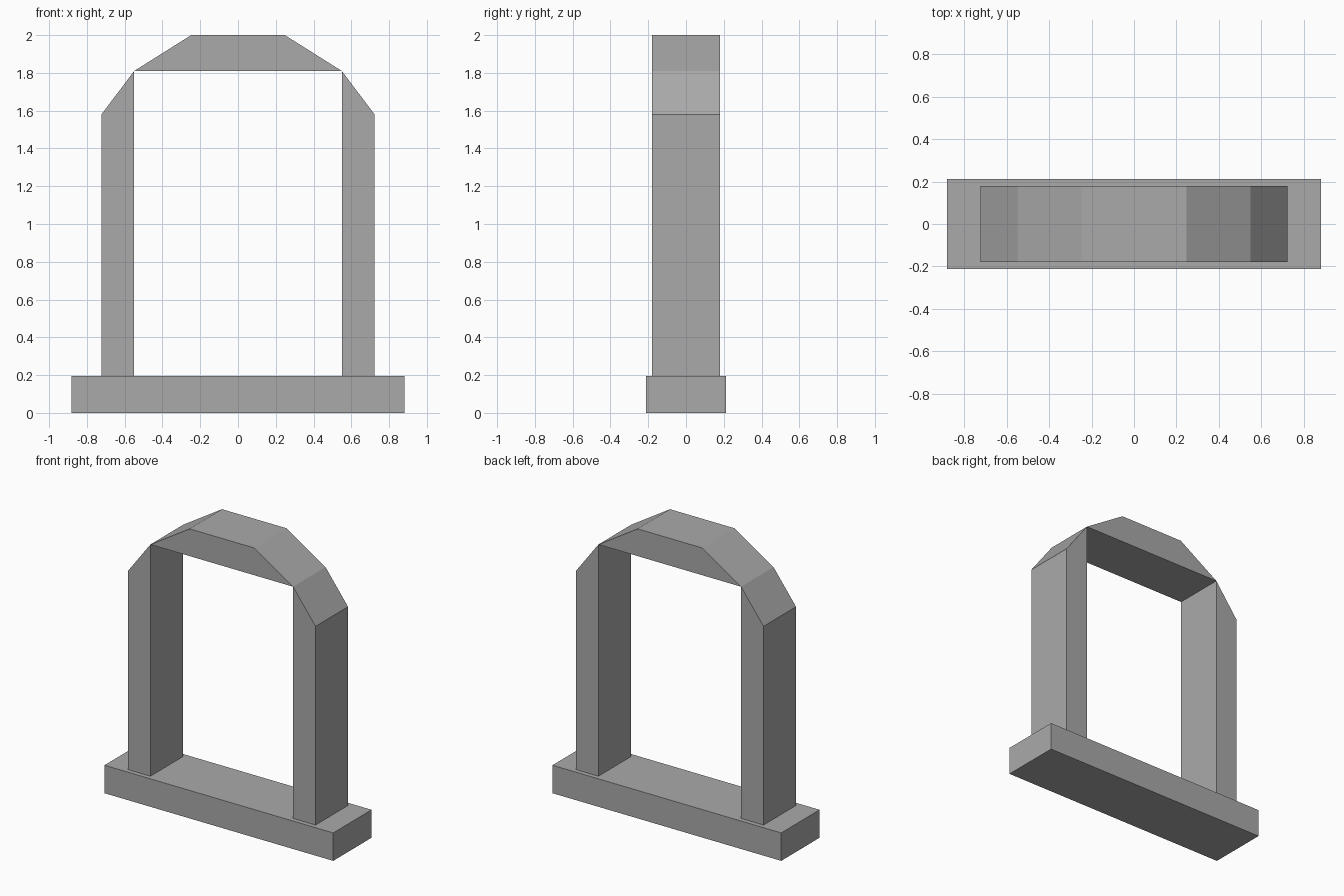
import bpy
import bmesh

cube = bpy.data.objects.get("Cube")
if cube:
    bpy.data.objects.remove(cube, do_unlink=True)

# Single stone colour
stone = bpy.data.materials.new("grey_stone")
stone.use_nodes = True
GREY = (0.4, 0.4, 0.4, 1.0)
stone.diffuse_color = GREY
stone.node_tree.nodes["Principled BSDF"].inputs["Base Color"].default_value = GREY


def extrude_profile(name, profile, half_depth):
    """Extrude an x-z outline symmetrically along y."""
    bm = bmesh.new()
    face = bm.faces.new([bm.verts.new((x, -half_depth, z)) for x, z in profile])
    result = bmesh.ops.extrude_face_region(bm, geom=[face], use_keep_orig=True)
    moved = [v for v in result["geom"] if isinstance(v, bmesh.types.BMVert)]
    bmesh.ops.translate(bm, verts=moved, vec=(0, 2 * half_depth, 0))
    bmesh.ops.recalc_face_normals(bm, faces=bm.faces)
    mesh = bpy.data.meshes.new(name)
    bm.to_mesh(mesh)
    bm.free()
    mesh.materials.append(stone)
    obj = bpy.data.objects.new(name, mesh)
    bpy.context.collection.objects.link(obj)
    return obj


BASE_HALF, BASE_TOP, BASE_DEPTH = 0.882, 0.195, 0.211
INNER, OUTER, DEPTH = 0.55, 0.723, 0.179
SHOULDER, SPRING, TOP, TOP_HALF = 1.58, 1.81, 2.0, 0.248

# Sill slab
extrude_profile("base_slab", [(-BASE_HALF, 0), (BASE_HALF, 0),
                              (BASE_HALF, BASE_TOP), (-BASE_HALF, BASE_TOP)], BASE_DEPTH)

# Posts with sloped heads
for name, side in (("left_post", 1), ("right_post", -1)):
    extrude_profile(name, [(side * INNER, BASE_TOP), (side * OUTER, BASE_TOP),
                           (side * OUTER, SHOULDER), (side * INNER, SPRING)], DEPTH)

# Tapered lintel
extrude_profile("lintel", [(-INNER, SPRING), (INNER, SPRING),
                           (TOP_HALF, TOP), (-TOP_HALF, TOP)], DEPTH)
